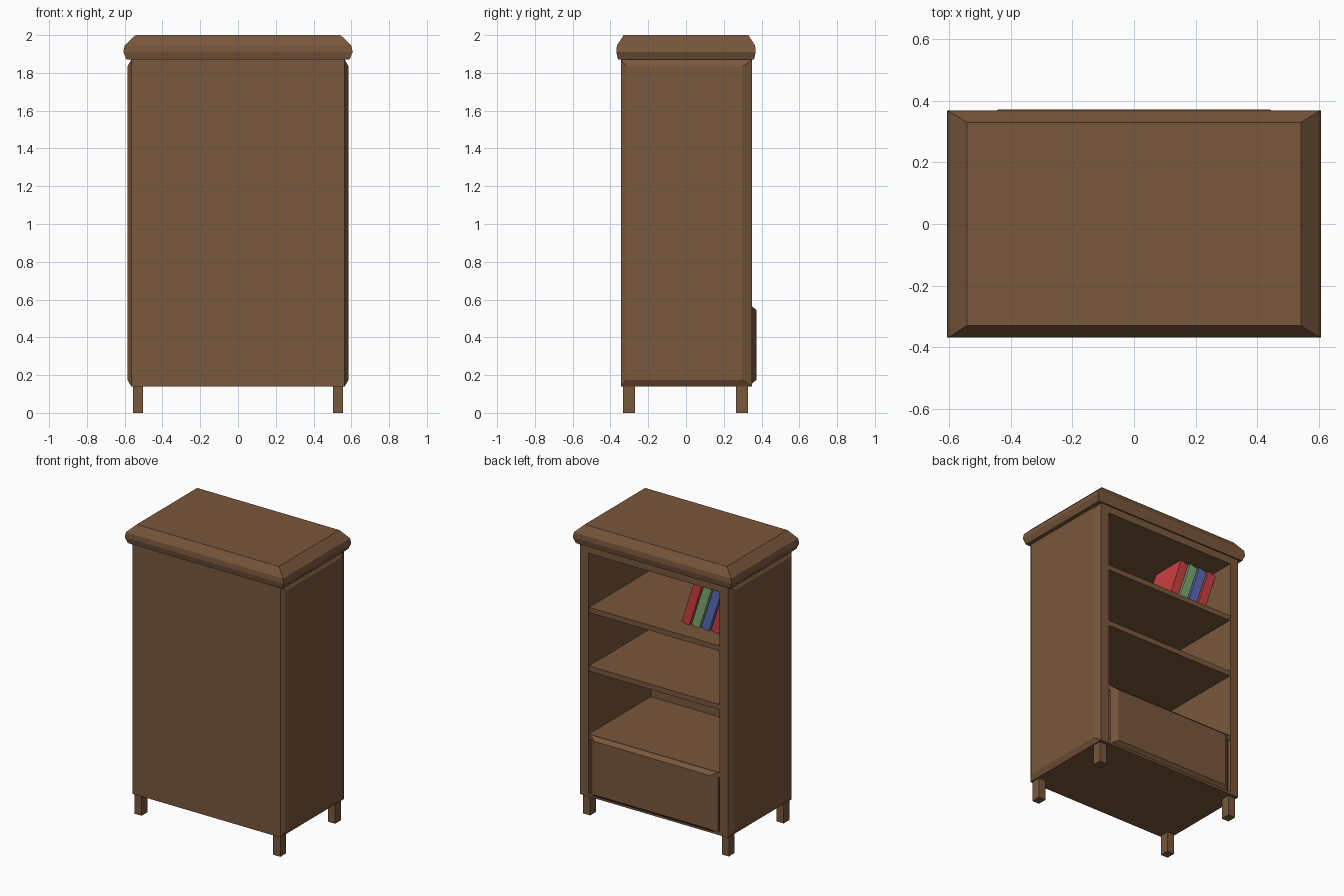
import bpy, bmesh, math
from mathutils import Matrix, Vector

if "Cube" in bpy.data.objects:
    bpy.data.objects.remove(bpy.data.objects["Cube"])


def material(name, rgb):
    m = bpy.data.materials.new(name)
    m.diffuse_color = (*rgb, 1)
    m.use_nodes = True
    m.node_tree.nodes["Principled BSDF"].inputs["Base Color"].default_value = m.diffuse_color
    return m


WOOD = material("wood", (0.19, 0.095, 0.045))
RED = material("red_cover", (0.60, 0.05, 0.05))
GREEN = material("green_cover", (0.20, 0.40, 0.16))
BLUE = material("blue_cover", (0.10, 0.15, 0.48))


def loft(name, axis, rings, mat=WOOD):
    """Stack rectangles (d, u0, u1, v0, v1) along an axis and cap both ends."""
    bm = bmesh.new()
    loops = []
    for d, u0, u1, v0, v1 in rings:
        loop = []
        for u, v in ((u0, v0), (u1, v0), (u1, v1), (u0, v1)):
            co = [u, v]
            co.insert(axis, d)
            loop.append(bm.verts.new(co))
        loops.append(loop)
    for a, b in zip(loops, loops[1:]):
        for i in range(4):
            j = (i + 1) % 4
            bm.faces.new((a[i], a[j], b[j], b[i]))
    bm.faces.new(loops[0])
    bm.faces.new(loops[-1])
    bmesh.ops.recalc_face_normals(bm, faces=bm.faces)
    mesh = bpy.data.meshes.new(name)
    bm.to_mesh(mesh)
    bm.free()
    mesh.materials.append(mat)
    obj = bpy.data.objects.new(name, mesh)
    bpy.context.collection.objects.link(obj)
    return obj


def box(name, x0, x1, y0, y1, z0, z1, mat=WOOD):
    return loft(name, 2, [(z0, x0, x1, y0, y1), (z1, x0, x1, y0, y1)], mat)


# Side panels with chamfered outer faces, and legs
for side, s in (("left", -1), ("right", 1)):
    loft(side + "_side_panel", 0, [
        (s * 0.50, -0.345, 0.35, 0.14, 1.87),
        (s * 0.565, -0.345, 0.35, 0.14, 1.87),
        (s * 0.585, -0.315, 0.30, 0.175, 1.835)])
    for end, y in (("front", -0.302), ("back", 0.296)):
        x = s * 0.53
        box(f"{end}_{side}_leg", x - 0.027, x + 0.027, y - 0.032, y + 0.032, 0, 0.145)

# Closed panel, floor and ceiling of the case
box("closed_panel", -0.50, 0.50, -0.345, -0.33, 0.14, 1.87)
box("bottom_board", -0.50, 0.50, -0.33, 0.35, 0.14, 0.16)
box("top_board", -0.50, 0.50, -0.33, 0.35, 1.82, 1.87)

# Shelves
for i, z in enumerate((0.57, 1.04, 1.445)):
    box(f"shelf_{i + 1}", -0.50, 0.50, -0.33, 0.345, z - 0.036, z)

# Drawer with bevelled face
loft("drawer", 1, [
    (-0.30, -0.485, 0.485, 0.16, 0.535),
    (0.335, -0.485, 0.485, 0.16, 0.535),
    (0.345, -0.485, 0.485, 0.15, 0.568),
    (0.372, -0.44, 0.44, 0.175, 0.545)])

# Moulded top
loft("cornice", 2, [(z, -x, x, -y, y) for z, x, y in (
    (1.87, 0.59, 0.36), (1.91, 0.607, 0.369),
    (1.945, 0.60, 0.366), (2.0, 0.543, 0.33))])

# Books leaning on the side panel
tilt = math.radians(-18)
for i, mat in enumerate((RED, GREEN, BLUE, RED)):
    book = box(f"book_{i + 1}", -0.03, 0.03, -0.125, 0.125, 0, 0.375, mat)
    book.matrix_world = (Matrix.Translation(Vector((-0.135 - i * 0.075, 0.075, 1.447)))
                         @ Matrix.Rotation(tilt, 4, 'Y'))
